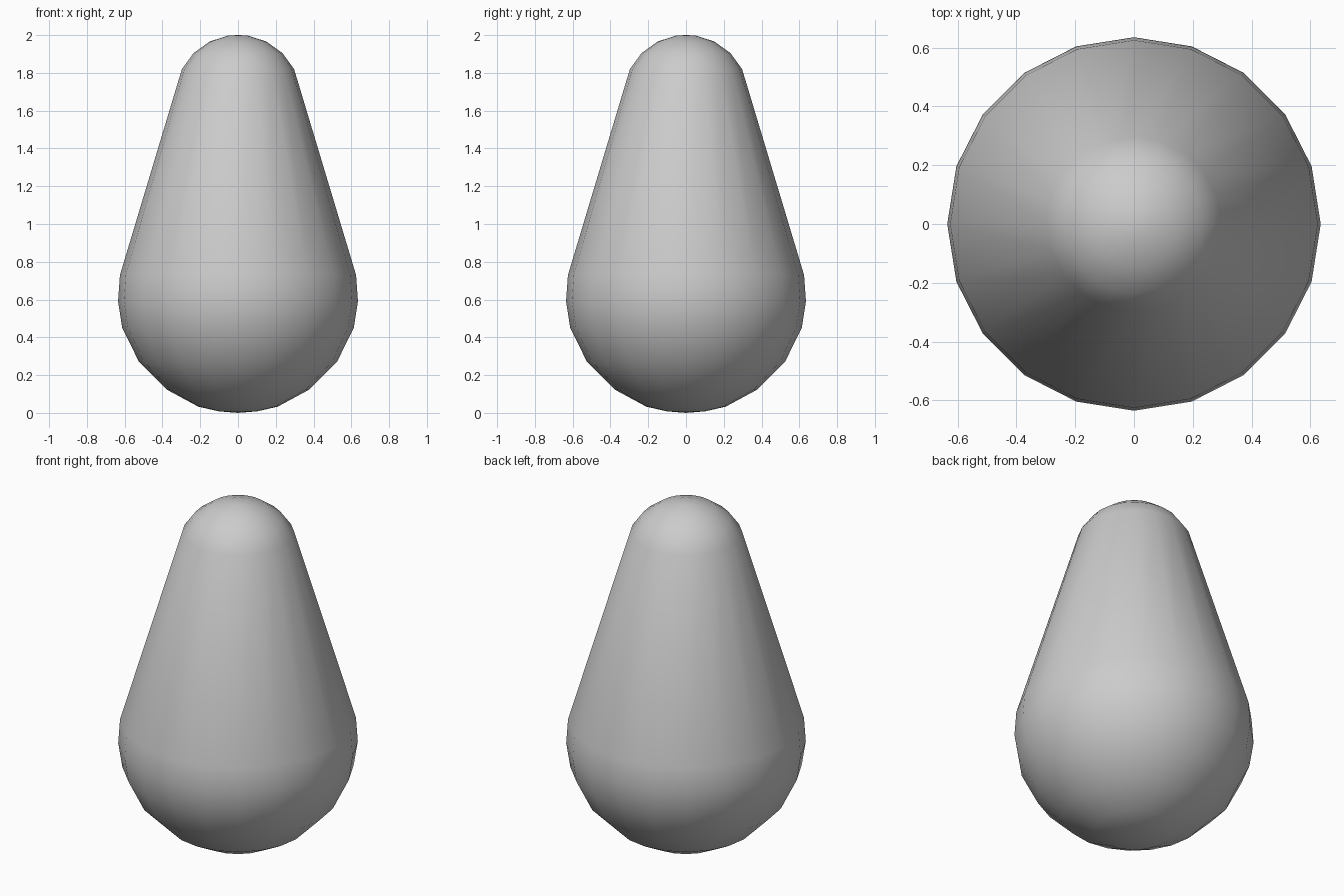
import bpy, bmesh, math

if "Cube" in bpy.data.objects:
    bpy.data.objects.remove(bpy.data.objects["Cube"])

SIDES = 20
# Half profile (radius, height): large round base, straight taper, small round top
PROFILE = [(0, 0), (0.10, 0.008), (0.21, 0.033), (0.375, 0.122), (0.525, 0.272),
           (0.613, 0.45), (0.635, 0.59), (0.625, 0.73),
           (0.297, 1.82), (0.235, 1.905), (0.15, 1.966), (0.05, 1.998), (0, 2)]


def lathe(name, profile, sides):
    bm = bmesh.new()
    verts = [bm.verts.new((r, 0, z)) for r, z in profile]
    edges = [bm.edges.new(pair) for pair in zip(verts, verts[1:])]
    bmesh.ops.spin(bm, geom=verts + edges, cent=(0, 0, 0), axis=(0, 0, 1),
                   angle=math.tau, steps=sides, use_merge=False)
    bmesh.ops.remove_doubles(bm, verts=bm.verts, dist=1e-4)
    bmesh.ops.recalc_face_normals(bm, faces=bm.faces)
    for face in bm.faces:
        face.smooth = True
    mesh = bpy.data.meshes.new(name)
    bm.to_mesh(mesh)
    bm.free()
    obj = bpy.data.objects.new(name, mesh)
    bpy.context.collection.objects.link(obj)
    return obj


# Tapered, rounded body
lathe("tapered_body", PROFILE, SIDES)
